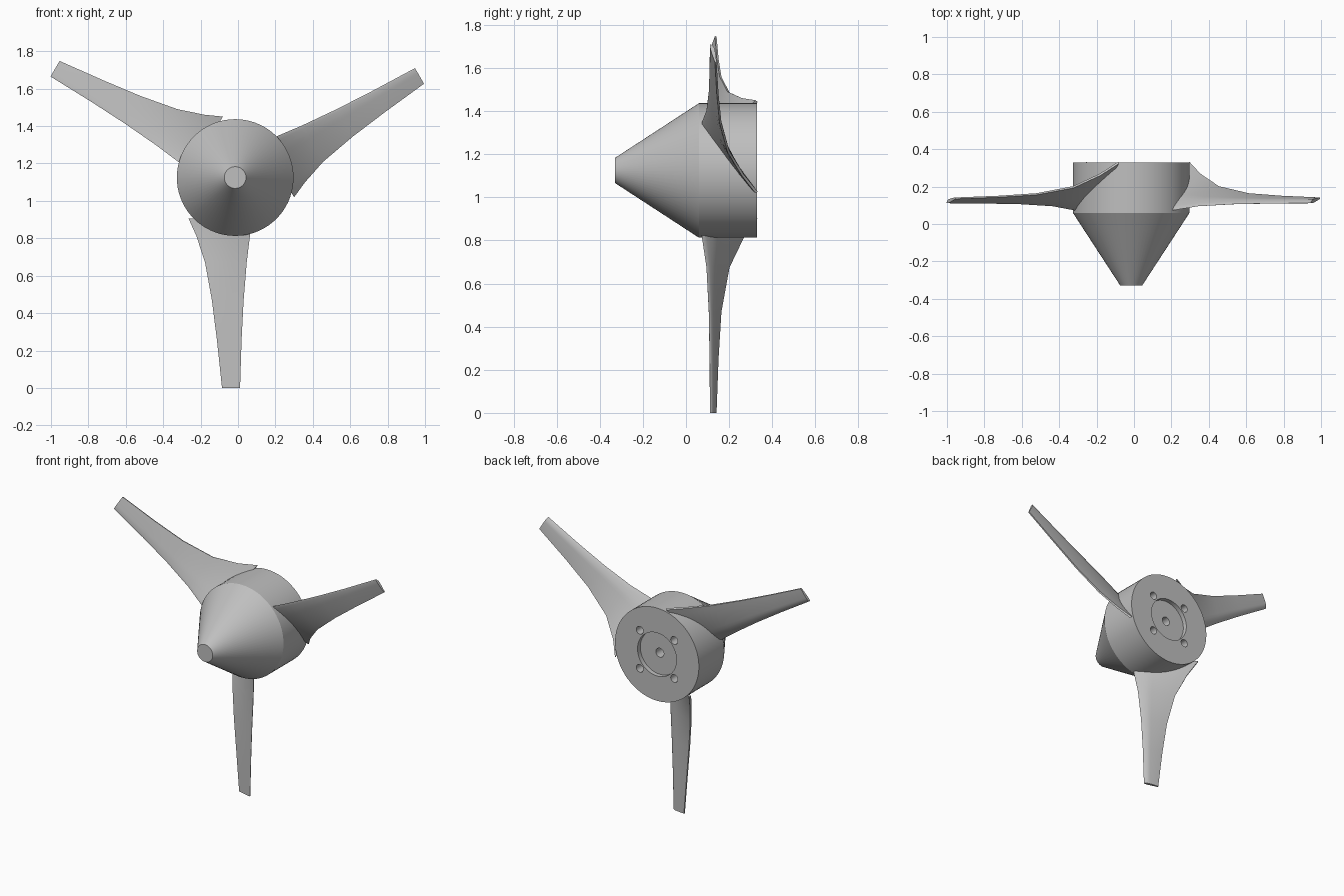
import bpy, bmesh, math
from mathutils import Vector, Matrix

cube = bpy.data.objects.get("Cube")
if cube:
    bpy.data.objects.remove(cube, do_unlink=True)

CENTRE = Vector((-0.015, 0, 1.125))

grey = bpy.data.materials.new("plain grey")
grey.use_nodes = True
grey.diffuse_color = (0.52, 0.52, 0.52, 1)
grey.node_tree.nodes["Principled BSDF"].inputs["Base Color"].default_value = grey.diffuse_color


def finish(bm, name):
    bmesh.ops.recalc_face_normals(bm, faces=bm.faces)
    mesh = bpy.data.meshes.new(name)
    bm.to_mesh(mesh)
    bm.free()
    mesh.materials.append(grey)
    obj = bpy.data.objects.new(name, mesh)
    bpy.context.collection.objects.link(obj)
    return obj


def select(obj):
    bpy.ops.object.select_all(action='DESELECT')
    obj.select_set(True)
    bpy.context.view_layer.objects.active = obj


def smooth(obj):
    select(obj)
    bpy.ops.object.shade_smooth_by_angle(angle=math.radians(30))


def loft(rings, name):
    """Skin closed rings of points and cap both ends."""
    bm = bmesh.new()
    loops = [[bm.verts.new(p) for p in ring] for ring in rings]
    n = len(loops[0])
    for a, b in zip(loops, loops[1:]):
        for i in range(n):
            j = (i + 1) % n
            bm.faces.new((a[i], a[j], b[j], b[i]))
    bm.faces.new(loops[0])
    bm.faces.new(loops[-1])
    return finish(bm, name)


def lathe(profile, name, x=0, z=0, sides=72):
    """Turn (radius, y) points about an axis along y."""
    rings = []
    for r, y in profile:
        angles = [math.tau * i / sides for i in range(sides)]
        rings.append([CENTRE + Vector((x + r * math.cos(a), y, z + r * math.sin(a)))
                      for a in angles])
    return loft(rings, name)


# Hub: truncated nose cone, cylinder, rear recess and shaft hole
hub = lathe([(0.058, -0.33), (0.312, 0.06), (0.312, 0.33), (0.145, 0.33),
             (0.145, 0.30), (0.03, 0.30), (0.03, 0.2)], "hub")

# Four bolt holes in the rear face
for x in (-0.128, 0.128):
    for z in (-0.128, 0.128):
        cutter = lathe([(0.026, 0.24), (0.026, 0.4)], "bolt_hole_cutter", x, z, 24)
        cutter.hide_render = True
        cut = hub.modifiers.new("bolt_hole", 'BOOLEAN')
        cut.operation = 'DIFFERENCE'
        cut.solver = 'EXACT'
        cut.object = cutter
        select(hub)
        bpy.ops.object.modifier_apply(modifier=cut.name)
        bpy.data.objects.remove(cutter, do_unlink=True)
smooth(hub)

# Blade stations: radius, trailing edge (across, y), leading edge (across, y)
STATIONS = [
    (0.22, -0.247, 0.325, 0.09, 0.06),
    (0.31, -0.207, 0.262, 0.079, 0.074),
    (0.45, -0.161, 0.195, 0.062, 0.095),
    (0.655, -0.124, 0.158, 0.045, 0.106),
    (0.87, -0.097, 0.145, 0.034, 0.11),
    (1.125, -0.07, 0.136, 0.026, 0.112),
]
STEPS = 12


def blade_section(radius, tx, ty, lx, ly):
    """Thin aerofoil, nearly flat in front and curved behind."""
    lead, trail = Vector((lx, ly)), Vector((tx, ty))
    chord = trail - lead
    back = Vector((chord.y, -chord.x)).normalized()
    thick = 0.016 + 0.04 * chord.length

    def point(c, share):
        shape = min(1, math.sqrt(c) * 2) * (1 - 0.6 * c * c)
        p = lead + chord * c + back * thick * shape * share
        return Vector((p.x, p.y, -radius))

    spots = [(i / STEPS) ** 1.5 for i in range(STEPS + 1)]
    front = [point(c, -0.25) for c in spots]
    rear = [point(c, 0.75) for c in reversed(spots[1:])]
    return front + rear


# Three blades spaced evenly around the hub
sections = [blade_section(*s) for s in STATIONS]
for k, name in enumerate(("lower_blade", "upper_left_blade", "upper_right_blade")):
    turn = Matrix.Rotation(-k * math.tau / 3, 3, 'Y')
    blade = loft([[CENTRE + turn @ p for p in ring] for ring in sections], name)
    smooth(blade)
